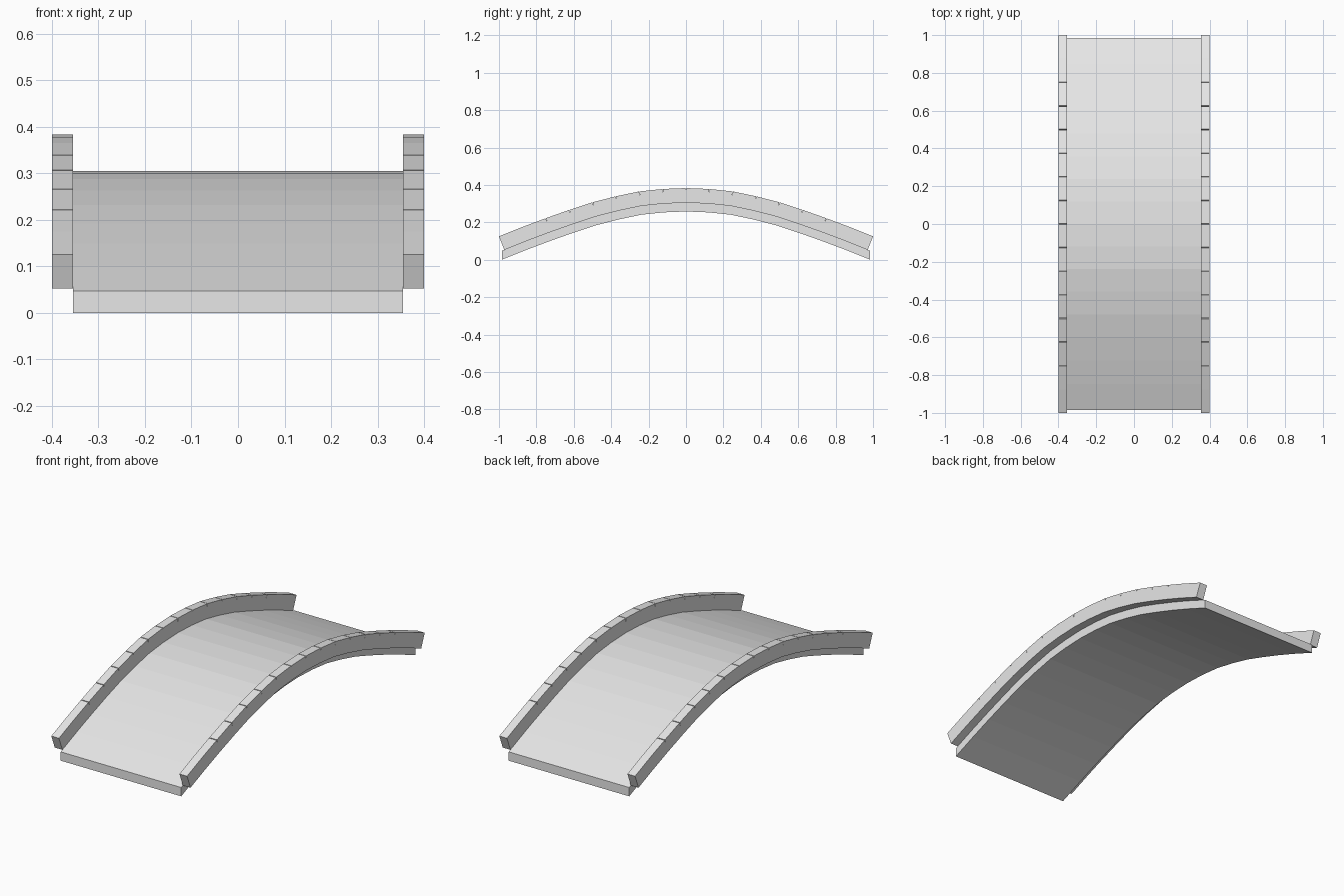
import bpy
import bmesh
from mathutils import Vector

cube = bpy.data.objects.get("Cube")
if cube:
    bpy.data.objects.remove(cube, do_unlink=True)

STEP = 0.125            # length of one block along the span
RAIL_HEIGHT = 0.078
DECK_THICKNESS = 0.047
DECK_END = 0.985
INNER, OUTER = 0.355, 0.40

stone = bpy.data.materials.new("pale grey stone")
stone.use_nodes = True
stone.diffuse_color = (0.8, 0.8, 0.8, 1)
stone.node_tree.nodes["Principled BSDF"].inputs["Base Color"].default_value = (0.8, 0.8, 0.8, 1)


def extrude_profile(name, profile, x0, x1):
    """Extrude a closed (y, z) outline from x0 to x1."""
    bm = bmesh.new()
    face = bm.faces.new([bm.verts.new((x0, p.x, p.y)) for p in profile])
    result = bmesh.ops.extrude_face_region(bm, geom=[face])
    moved = [v for v in result["geom"] if isinstance(v, bmesh.types.BMVert)]
    bmesh.ops.translate(bm, verts=moved, vec=(x1 - x0, 0, 0))
    bmesh.ops.recalc_face_normals(bm, faces=bm.faces)
    mesh = bpy.data.meshes.new(name)
    bm.to_mesh(mesh)
    bm.free()
    mesh.materials.append(stone)
    obj = bpy.data.objects.new(name, mesh)
    bpy.context.collection.objects.link(obj)
    return obj


# Arch line along the top of the rails, from the crown outwards, then mirrored
heights = [0.383, 0.378, 0.365, 0.339, 0.307, 0.266, 0.222, 0.175, 0.125]
half = [Vector((i * STEP, z)) for i, z in enumerate(heights)]
arch = [Vector((-p.x, p.y)) for p in reversed(half[1:])] + half
last = len(arch) - 1


def frame(i):
    """Tangent and upward normal of the arch at point i."""
    t = (arch[min(i + 1, last)] - arch[max(i - 1, 0)]).normalized()
    return t, Vector((-t.y, t.x))


# Rail underside follows the arch at a constant height
underside = [p - frame(i)[1] * RAIL_HEIGHT for i, p in enumerate(arch)]

# Rail top has a narrow joint cut between blocks
rail_top = []
for i, p in enumerate(arch):
    t, n = frame(i)
    if 2 <= i <= last - 2:
        rail_top += [p - t * 0.002, p - n * 0.02, p + t * 0.002]
    else:
        rail_top.append(p)

rail_profile = rail_top + underside[::-1]
extrude_profile("left_rail", rail_profile, INNER, OUTER)
extrude_profile("right_rail", rail_profile, -OUTER, -INNER)

# Deck: top meets the rail underside, ends run slightly further and are upright
deck_top = [p.copy() for p in underside]
slope = (arch[last].y - arch[last - 1].y) / STEP
end_z = underside[last].y + (DECK_END - underside[last].x) * slope
deck_top[0] = Vector((-DECK_END, end_z))
deck_top[last] = Vector((DECK_END, end_z))
deck_bottom = [p - Vector((0, DECK_THICKNESS)) for p in deck_top]
extrude_profile("deck", deck_top + deck_bottom[::-1], -INNER, INNER)
